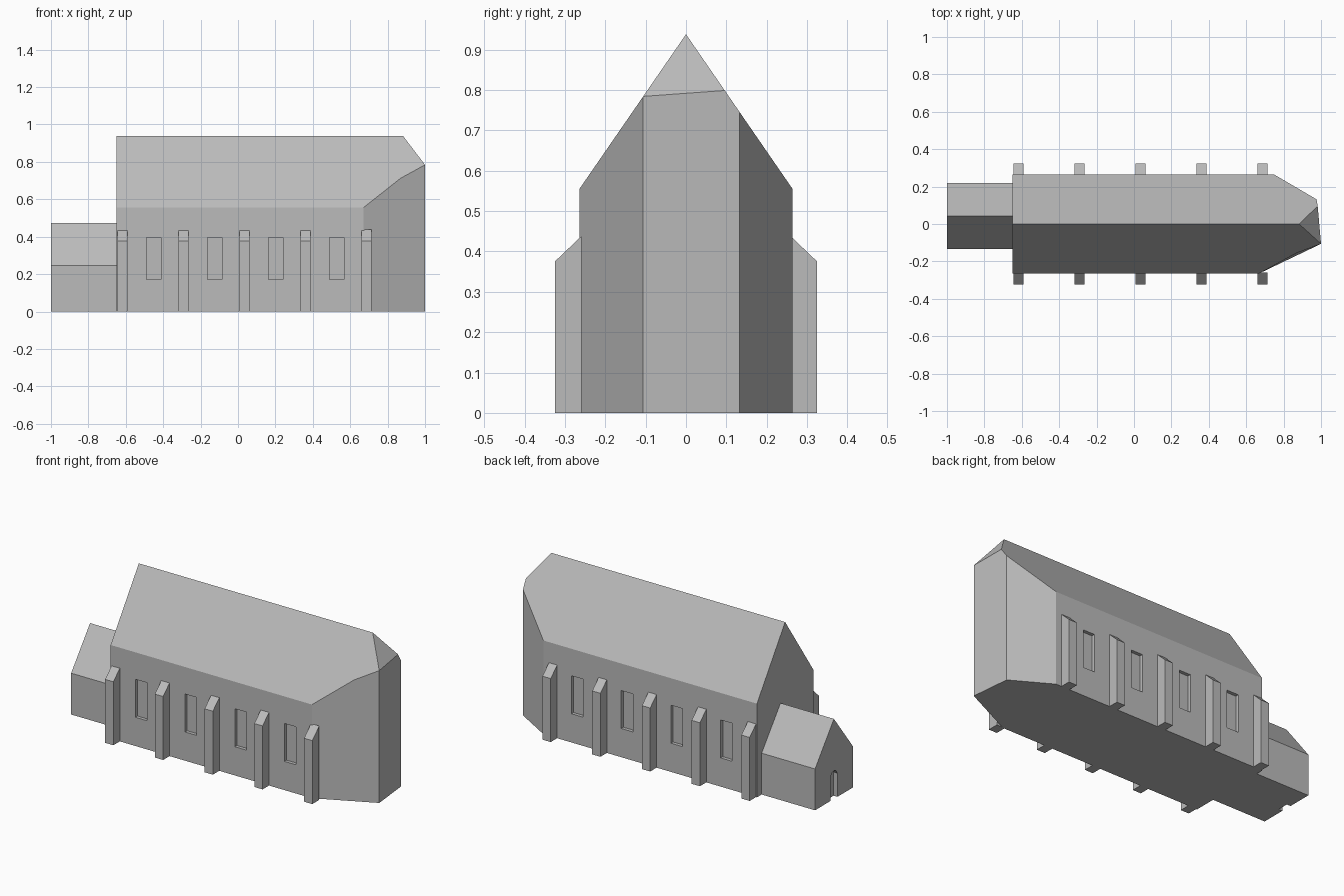
import bpy
import bmesh

cube = bpy.data.objects.get("Cube")
if cube:
    bpy.data.objects.remove(cube, do_unlink=True)

stone = bpy.data.materials.new("grey stone")
stone.use_nodes = True
GREY = (0.5, 0.5, 0.5, 1)
stone.diffuse_color = GREY
stone.node_tree.nodes["Principled BSDF"].inputs["Base Color"].default_value = GREY


def add_mesh(name, verts, faces):
    bm = bmesh.new()
    vs = [bm.verts.new(v) for v in verts]
    for f in faces:
        bm.faces.new([vs[i] for i in f])
    bmesh.ops.recalc_face_normals(bm, faces=bm.faces)
    mesh = bpy.data.meshes.new(name)
    bm.to_mesh(mesh)
    bm.free()
    mesh.materials.append(stone)
    obj = bpy.data.objects.new(name, mesh)
    bpy.context.collection.objects.link(obj)
    return obj


def prism(name, profile, x0, x1):
    """Extrude a (y, z) profile along x."""
    n = len(profile)
    verts = [(x, y, z) for x in (x0, x1) for y, z in profile]
    faces = [range(n), range(n, 2 * n)]
    faces += [(i, (i + 1) % n, n + (i + 1) % n, n + i) for i in range(n)]
    return add_mesh(name, verts, faces)


def carve(obj, cutters):
    """Cut recesses, then remove the cutters."""
    for c in cutters:
        c.hide_render = True
        mod = obj.modifiers.new("recess", "BOOLEAN")
        mod.operation = "DIFFERENCE"
        mod.solver = "EXACT"
        mod.object = c
    bpy.context.view_layer.objects.active = obj
    for mod in list(obj.modifiers):
        bpy.ops.object.modifier_apply(modifier=mod.name)
    for c in cutters:
        bpy.data.objects.remove(c, do_unlink=True)


HALF, EAVE, RIDGE = 0.264, 0.555, 0.938
WEST = -0.65


def roof_z(y):
    return RIDGE - abs(y) * (RIDGE - EAVE) / HALF


def on_roof(x, y):
    return (x, y, roof_z(y))


# Nave with gabled roof and a faceted east end
verts = [
    (WEST, -HALF, 0), (WEST, -HALF, EAVE), (WEST, 0, RIDGE), (WEST, HALF, EAVE), (WEST, HALF, 0),
    (0.67, -HALF, 0), (0.67, -HALF, EAVE), on_roof(0.87, -0.155),
    (1, -0.106, 0), on_roof(1, -0.106),
    on_roof(0.982, 0.096), on_roof(0.976, 0.132), (0.976, 0.132, 0),
    (0.75, HALF, EAVE), (0.75, HALF, 0), (0.883, 0, RIDGE),
]
faces = [
    (0, 1, 2, 3, 4),                      # west gable
    (0, 5, 6, 1), (4, 3, 13, 14),         # long walls
    (1, 6, 7, 9, 15, 2),                  # front roof slope
    (3, 2, 15, 10, 11, 13),               # back roof slope
    (5, 8, 9, 7, 6), (14, 13, 11, 12),    # angled end walls
    (8, 12, 11, 10, 9), (9, 10, 15),      # end wall and hip
    (0, 4, 14, 12, 8, 5),                 # floor
]
nave = add_mesh("nave", verts, faces)

# Recessed windows on both long walls
cutters = []
for side in (-1, 1):
    for i in range(4):
        x = -0.45 + 0.326 * i
        near, far = side * (HALF - 0.02), side * (HALF + 0.05)
        box = [(near, 0.17), (far, 0.17), (far, 0.395), (near, 0.395)]
        cutters.append(prism("window_cutter", box, x - 0.038, x + 0.038))
carve(nave, cutters)

# Buttresses with sloping tops
for side, label in ((-1, "front"), (1, "back")):
    profile = [(side * y, z) for y, z in
               ((HALF - 0.005, 0), (0.324, 0), (0.324, 0.376), (HALF - 0.005, 0.438))]
    for i in range(5):
        x = -0.617 + 0.326 * i
        prism(f"{label}_buttress_{i + 1}", profile, x - 0.027, x + 0.027)

# Low porch at the west end with an arched doorway
porch = prism("porch", [(-0.134, 0), (0.22, 0), (0.22, 0.245), (0.043, 0.474), (-0.134, 0.245)],
              -1, WEST)
door = [(0.01, -0.05), (0.076, -0.05), (0.076, 0.14), (0.062, 0.16),
        (0.043, 0.168), (0.024, 0.16), (0.01, 0.14)]
carve(porch, [prism("door_cutter", door, -1.05, -0.975)])
